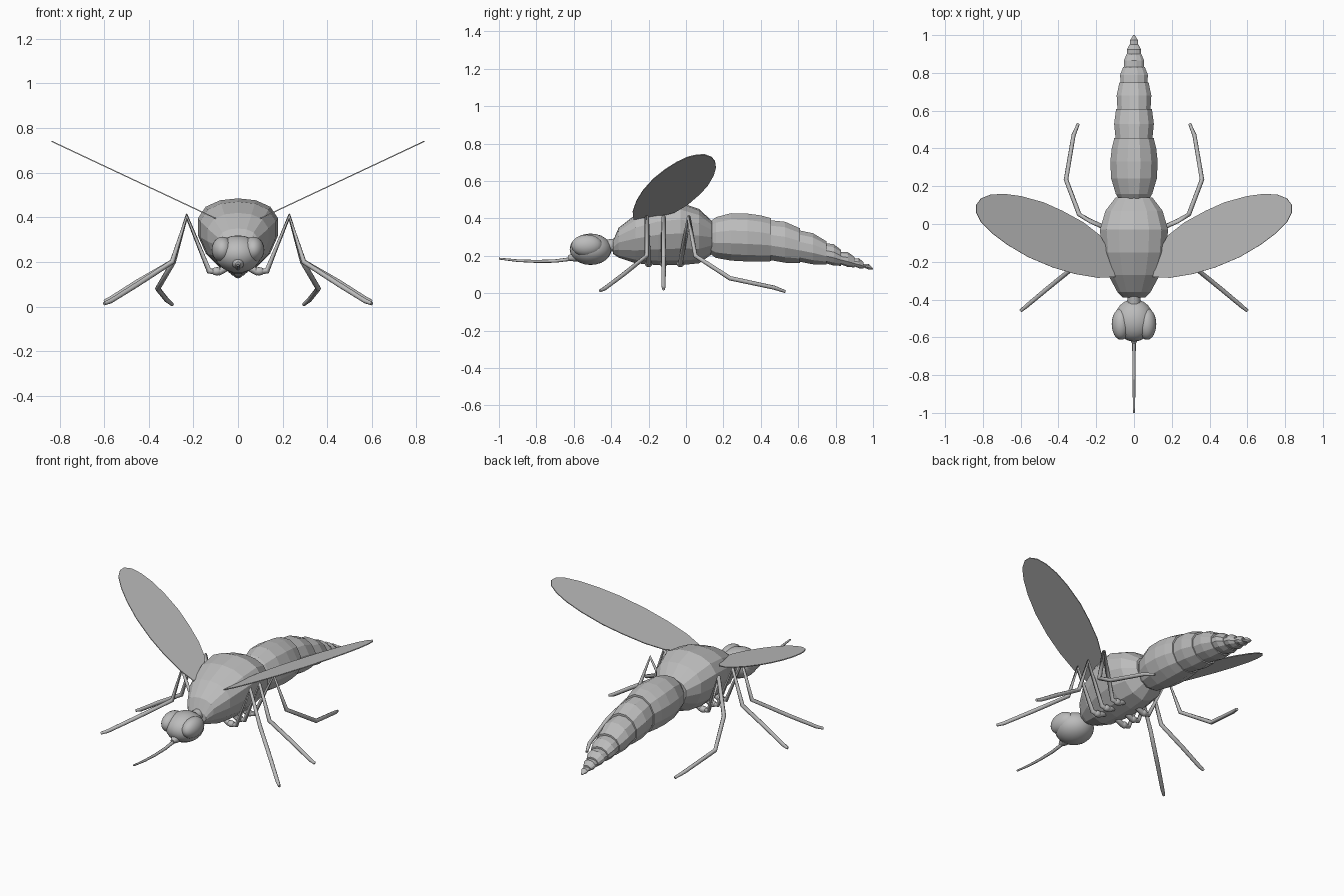
import bpy
import bmesh
from math import sin, cos, pi
from mathutils import Vector

cube = bpy.data.objects.get("Cube")
if cube:
    bpy.data.objects.remove(cube, do_unlink=True)

grey = bpy.data.materials.new("grey shell")
grey.use_nodes = True
grey.diffuse_color = (0.5, 0.5, 0.5, 1)
grey.node_tree.nodes["Principled BSDF"].inputs["Base Color"].default_value = (0.5, 0.5, 0.5, 1)


def finish(name, bm, smooth=False):
    bmesh.ops.recalc_face_normals(bm, faces=bm.faces)
    for f in bm.faces:
        f.smooth = smooth
    mesh = bpy.data.meshes.new(name)
    bm.to_mesh(mesh)
    bm.free()
    mesh.materials.append(grey)
    ob = bpy.data.objects.new(name, mesh)
    bpy.context.collection.objects.link(ob)
    return ob


def loft(name, rings, sides=12, skew=0.0):
    """Rings along y, each given as y, bottom z, top z, half width."""
    bm = bmesh.new()
    loops = []
    for y, low, high, w in rings:
        mid, h = (low + high) / 2, (high - low) / 2
        loop = []
        for i in range(sides):
            a = 2 * pi * (i + 0.5) / sides
            z = mid + h * (sin(a) + skew * cos(a) ** 2)
            loop.append(bm.verts.new((w * cos(a), y, z)))
        loops.append(loop)
    for a, b in zip(loops, loops[1:]):
        for i in range(sides):
            j = (i + 1) % sides
            bm.faces.new((a[i], a[j], b[j], b[i]))
    bm.faces.new(loops[0])
    bm.faces.new(loops[-1])
    return finish(name, bm)


def ellipsoid(name, centre, radii, segments=24):
    bm = bmesh.new()
    bmesh.ops.create_uvsphere(bm, u_segments=segments, v_segments=segments // 2, radius=1)
    bmesh.ops.scale(bm, vec=radii, verts=bm.verts)
    bmesh.ops.translate(bm, vec=centre, verts=bm.verts)
    return finish(name, bm, True)


def tube(name, points, radii, sides=8):
    """Round tube through points, with mitred bends and closed ends."""
    pts = [Vector(p) for p in points]
    bm = bmesh.new()
    loops = []
    for k, p in enumerate(pts):
        before = (p - pts[k - 1]).normalized() if k else Vector()
        after = (pts[k + 1] - p).normalized() if k + 1 < len(pts) else Vector()
        turn = (before + after).normalized().to_track_quat('Z', 'Y')
        loops.append([bm.verts.new(p + turn @ Vector((radii[k] * cos(2 * pi * i / sides),
                      radii[k] * sin(2 * pi * i / sides), 0))) for i in range(sides)])
    for a, b in zip(loops, loops[1:]):
        # match ring starts so the tube does not twist
        axis = sum((v.co for v in b), Vector()) / sides - sum((v.co for v in a), Vector()) / sides
        s = min(range(sides), key=lambda n: sum(
            (b[(i + n) % sides].co - a[i].co - axis).length for i in range(sides)))
        b[:] = b[s:] + b[:s]
        for i in range(sides):
            j = (i + 1) % sides
            bm.faces.new((a[i], a[j], b[j], b[i]))
    bm.faces.new(loops[0])
    bm.faces.new(loops[-1])
    ob = finish(name, bm)
    for f in ob.data.polygons:
        f.use_smooth = len(f.vertices) == 4
    return ob


# Thorax, widest above its middle
loft("thorax", [(-0.39, 0.21, 0.28, 0.06), (-0.36, 0.19, 0.35, 0.09),
                (-0.27, 0.16, 0.42, 0.14), (-0.15, 0.15, 0.47, 0.175),
                (-0.03, 0.15, 0.485, 0.185), (0.07, 0.16, 0.45, 0.155),
                (0.14, 0.21, 0.385, 0.1)], 14, 0.25)

# Overlapping abdomen segments: start, end, bottom and top at the end, end half width
loft("abdomen_base", [(0.11, 0.22, 0.37, 0.07), (0.16, 0.185, 0.41, 0.1),
                      (0.24, 0.17, 0.432, 0.125), (0.33, 0.165, 0.43, 0.13),
                      (0.4, 0.165, 0.42, 0.122), (0.455, 0.167, 0.405, 0.108)])
segments = [(0.45, 0.165, 0.405, 0.108), (0.61, 0.157, 0.35, 0.098),
            (0.75, 0.15, 0.28, 0.08), (0.83, 0.145, 0.232, 0.06),
            (0.9, 0.137, 0.195, 0.04), (0.95, 0.132, 0.165, 0.025),
            (1.0, 0.126, 0.134, 0.004)]
for n, (a, b) in enumerate(zip(segments, segments[1:])):
    y0, low0, high0, w0 = a
    y1, low1, high1, w1 = b
    start = (y0 - 0.01, low0 + 0.01, high0 - 0.01, w0 * 0.92)
    belly = ((y0 + y1) / 2, (low0 + low1) / 2 - 0.002,
             (high0 + high1) / 2 + 0.008, (w0 + w1) / 2 + 0.006)
    loft(f"abdomen_segment_{n + 1}", [start, belly, b])

# Head, neck and feeding tube
ellipsoid("head", (0, -0.51, 0.235), (0.105, 0.112, 0.084))
tube("neck", [(0, -0.45, 0.25), (0, -0.37, 0.26)], [0.035, 0.035], 10)
tube("mouth_knob", [(0, -0.57, 0.2), (0, -0.605, 0.193), (0, -0.63, 0.188)],
     [0.035, 0.025, 0.012], 10)
tube("proboscis", [(0, -0.6, 0.185), (0, -0.7, 0.172), (0, -0.8, 0.17),
                   (0, -0.9, 0.174), (0, -1.0, 0.185)],
     [0.01, 0.009, 0.008, 0.007, 0.005])

# Leg paths from the hip outward, on the left side
legs = {
    "front": (-0.2, [(0.23, -0.21, 0.405), (0.295, -0.21, 0.2),
                     (0.45, -0.335, 0.1), (0.57, -0.435, 0.025), (0.6, -0.46, 0.013)]),
    "middle": (-0.12, [(0.23, -0.12, 0.405), (0.295, -0.12, 0.2),
                       (0.45, -0.12, 0.11), (0.57, -0.12, 0.035), (0.6, -0.12, 0.022)]),
    "hind": (-0.03, [(0.23, 0.015, 0.405), (0.29, 0.05, 0.2),
                     (0.36, 0.235, 0.08), (0.32, 0.47, 0.03), (0.295, 0.53, 0.009)]),
}
# Wing outline seen from above; height follows x
outline = [(0.1, -0.28), (0.19, -0.285), (0.31, -0.265), (0.43, -0.23), (0.56, -0.175),
           (0.67, -0.11), (0.75, -0.05), (0.81, 0.01), (0.835, 0.06), (0.836, 0.1),
           (0.81, 0.135), (0.76, 0.155), (0.69, 0.16), (0.6, 0.148), (0.48, 0.115),
           (0.38, 0.07), (0.27, 0.01), (0.18, -0.06), (0.13, -0.15)]

for side, s in (("left", 1), ("right", -1)):
    ellipsoid(f"{side}_eye", (s * 0.069, -0.53, 0.255), (0.049, 0.083, 0.058))

    for label, (y, path) in legs.items():
        hip = [(0.04, y, 0.18), (0.085, y, 0.155), (0.13, y, 0.16)]
        tube(f"{side}_{label}_leg", [(s * px, py, pz) for px, py, pz in hip + path],
             [0.016, 0.016, 0.013, 0.012, 0.012, 0.012, 0.011, 0.008])
        ellipsoid(f"{side}_{label}_hip_joint", (s * 0.095, y, 0.158), (0.025, 0.02, 0.019), 12)

    bm = bmesh.new()
    bm.faces.new([bm.verts.new((s * x, y, 0.395 + (x - 0.1) * 0.47)) for x, y in outline])
    wing = finish(f"{side}_wing", bm)
    thick = wing.modifiers.new("thickness", 'SOLIDIFY')
    thick.thickness = 0.005
    thick.offset = 0
